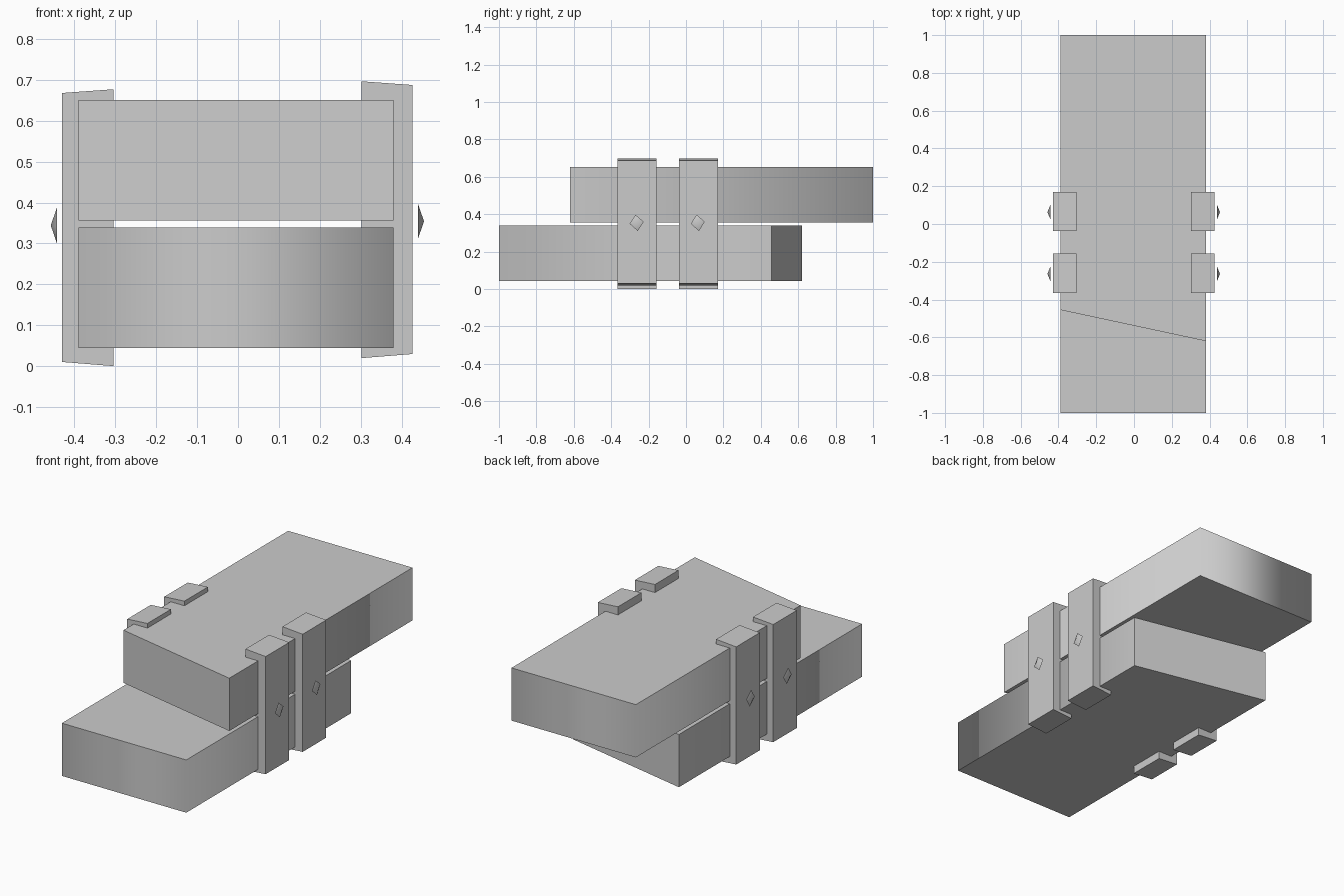
import bpy, bmesh
from math import radians
from mathutils import Matrix, Vector

if "Cube" in bpy.data.objects:
    bpy.data.objects.remove(bpy.data.objects["Cube"])


def prism(name, outline, offset, soft_edge=None):
    """Extrude a planar outline; soft_edge picks edges left smooth-shaded."""
    bm = bmesh.new()
    face = bm.faces.new([bm.verts.new(p) for p in outline])
    ext = bmesh.ops.extrude_face_region(bm, geom=[face])
    moved = [g for g in ext["geom"] if isinstance(g, bmesh.types.BMVert)]
    bmesh.ops.translate(bm, verts=moved, vec=offset)
    bmesh.ops.recalc_face_normals(bm, faces=bm.faces)
    if soft_edge:
        for f in bm.faces:
            f.smooth = True
        for e in bm.edges:
            e.smooth = soft_edge(e)
    return finish(name, bm)


def finish(name, bm):
    mesh = bpy.data.meshes.new(name)
    bm.to_mesh(mesh)
    bm.free()
    obj = bpy.data.objects.new(name, mesh)
    bpy.context.collection.objects.link(obj)
    return obj


def square_end_corner(e):
    a, b = (v.co for v in e.verts)
    return abs(a.z - b.z) > 0.1 and abs(a.y) > 0.9


# Two overlapping planks: one square end, one end cut at a slant
XL, XR = -0.39, 0.38
planks = {
    "lower_plank": (0.044, [(XL, -1), (XR, -1), (XR, 0.457), (XL, 0.62)]),
    "upper_plank": (0.356, [(XL, -0.455), (XR, -0.62), (XR, 1), (XL, 1)]),
}
for name, (z, pts) in planks.items():
    prism(name, [(x, y, z) for x, y in pts], (0, 0, 0.295), square_end_corner)

# Clamp blocks with sloped ends, and a shallow faceted stud beside each
sides = {
    "left": (-1, 0.430, 0.305, 0.0, 0.344),
    "right": (1, 0.427, 0.302, 0.0195, 0.354),
}
for side, (s, outer, inner, lift, stud_z) in sides.items():
    for row, y in (("front", -0.365), ("back", -0.038)):
        profile = [(inner, 0.0), (outer, 0.01), (outer, 0.668), (inner, 0.677)]
        prism(f"{side}_{row}_clamp",
              [(s * x, y, z + lift) for x, z in profile], (0, 0.208, 0))

        bm = bmesh.new()
        bmesh.ops.create_cone(bm, cap_ends=True, segments=4, radius1=0.043,
                              radius2=0, depth=0.015)
        bmesh.ops.remove_doubles(bm, verts=bm.verts, dist=1e-5)
        for f in bm.faces:
            f.smooth = len(f.verts) == 3
        for e in bm.edges:
            e.smooth = all(len(f.verts) == 3 for f in e.link_faces)
        # Turn the point outwards, then roll the diamond a little
        turn = (Matrix.Rotation(radians(8), 4, 'X')
                @ Matrix.Diagonal((1, 0.88, 1.02, 1))
                @ Matrix.Rotation(radians(90 * s), 4, 'Y'))
        place = Matrix.Translation(Vector((s * (outer + 0.0205), y + 0.101, stud_z)))
        bm.transform(place @ turn)
        finish(f"{side}_{row}_stud", bm)
